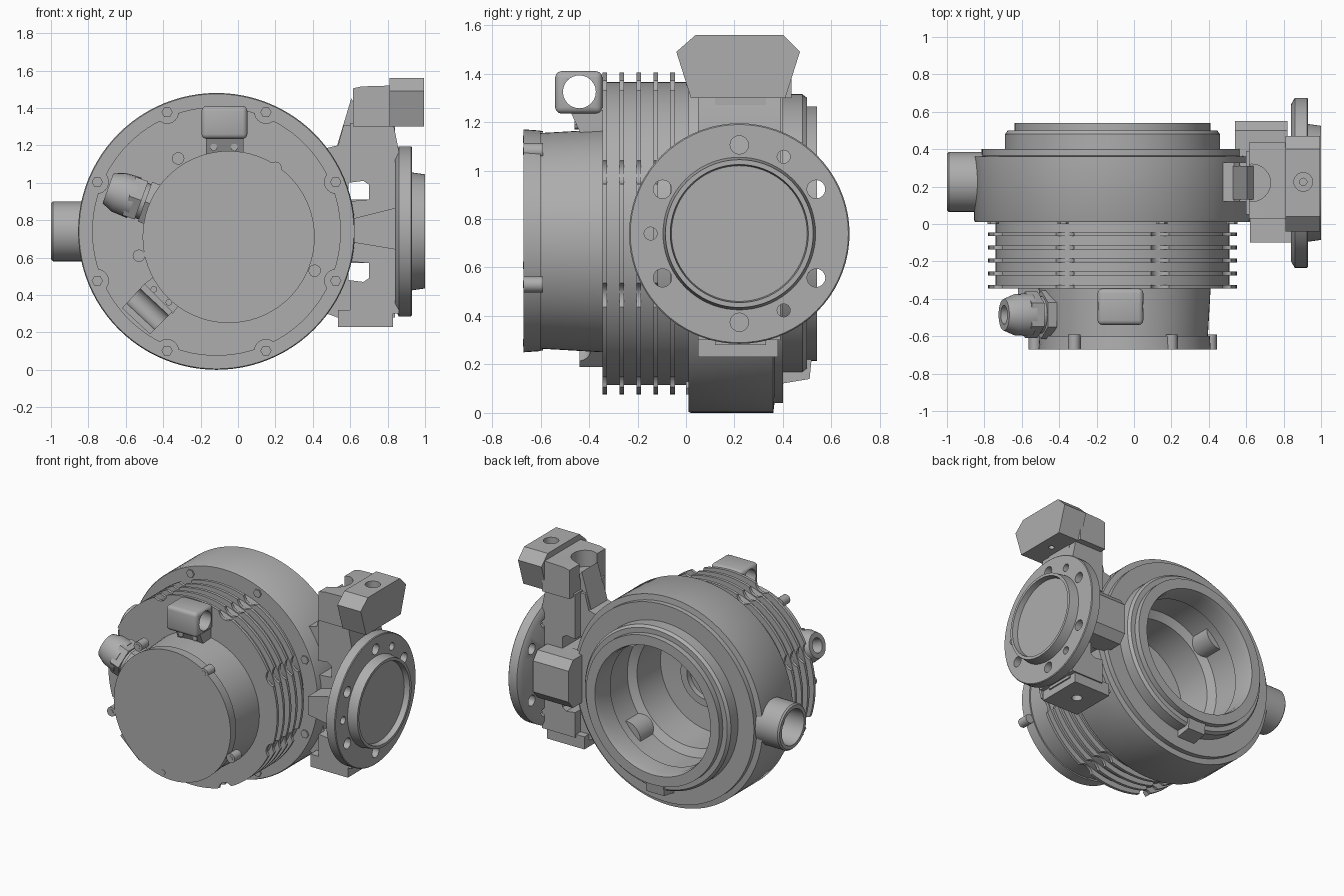
import bpy, bmesh
from math import cos, sin, pi, radians
from mathutils import Vector, Matrix

if "Cube" in bpy.data.objects:
    bpy.data.objects.remove(bpy.data.objects["Cube"])

metal = bpy.data.materials.new("cast_grey")
metal.use_nodes = True
GREY = (0.42, 0.42, 0.42, 1)
metal.diffuse_color = GREY
metal.node_tree.nodes["Principled BSDF"].inputs["Base Color"].default_value = GREY
parts = []
CX, CZ = -0.115, 0.74      # main axis
FY = 0.22                  # side port axis


def finish(name, bm):
    bmesh.ops.recalc_face_normals(bm, faces=bm.faces)
    me = bpy.data.meshes.new(name)
    bm.to_mesh(me)
    bm.free()
    me.materials.append(metal)
    ob = bpy.data.objects.new(name, me)
    bpy.context.collection.objects.link(ob)
    parts.append(ob)
    return ob


def lathe(name, profile, origin, axis, n=64):
    """Closed solid of revolution from (radius, distance along axis) points."""
    bm = bmesh.new()
    rings = []
    for r, h in profile:
        count = 1 if r == 0 else n
        rings.append([bm.verts.new((r * cos(2 * pi * i / n), r * sin(2 * pi * i / n), h))
                      for i in range(count)])
    for a, b in zip(rings, rings[1:]):
        for i in range(n):
            j = (i + 1) % n
            quad = [a[i % len(a)], a[j % len(a)], b[j % len(b)], b[i % len(b)]]
            bm.faces.new(list(dict.fromkeys(quad)))
    rot = Vector(axis).to_track_quat('Z', 'Y').to_matrix().to_4x4()
    bm.transform(Matrix.Translation(origin) @ rot)
    return finish(name, bm)


def rod(name, origin, axis, r, h0, h1, n=24):
    return lathe(name, [(0, h0), (r, h0), (r, h1), (0, h1)], origin, axis, n)


def prism(name, pts, axis, a, b, bevel=0):
    """Extrude a polygon along x or y; pts are the other two coordinates."""
    place = {'x': lambda u, v, w: (w, u, v), 'y': lambda u, v, w: (u, w, v)}[axis]
    bm = bmesh.new()
    lo = [bm.verts.new(place(u, v, a)) for u, v in pts]
    hi = [bm.verts.new(place(u, v, b)) for u, v in pts]
    bm.faces.new(lo)
    bm.faces.new(hi)
    for i in range(len(pts)):
        j = (i + 1) % len(pts)
        bm.faces.new((lo[i], lo[j], hi[j], hi[i]))
    if bevel:
        bmesh.ops.bevel(bm, geom=bm.edges[:], offset=bevel, segments=3,
                        profile=0.5, affect='EDGES')
    return finish(name, bm)


def box(name, x0, x1, y0, y1, z0, z1, bevel=0):
    return prism(name, [(x0, z0), (x1, z0), (x1, z1), (x0, z1)], 'y', y0, y1, bevel)


def cut(ob, cutters):
    for c in cutters:
        mod = ob.modifiers.new("cut", 'BOOLEAN')
        mod.operation, mod.solver, mod.object = 'DIFFERENCE', 'EXACT', c
        bpy.context.view_layer.objects.active = ob
        bpy.ops.object.modifier_apply(modifier=mod.name)
        parts.remove(c)
        bpy.data.objects.remove(c)


Y, X, Z = (0, 1, 0), (1, 0, 0), (0, 0, 1)
main = (CX, 0, CZ)
bolts = [(CX + 0.69 * cos(radians(22.5 + 45 * k)), CZ + 0.69 * sin(radians(22.5 + 45 * k)))
         for k in range(8)]

# Housing: finned drum, wide ring and stepped rim with an open cavity
outer = [(0, -0.345)]
for k in range(5):
    y = -0.345 + 0.07 * k
    outer += [(0.665, y), (0.665, y + 0.02), (0.625, y + 0.02), (0.625, y + 0.07)]
outer += [(0.625, 0.01), (0.735, 0.01), (0.74, 0.02), (0.74, 0.36), (0.70, 0.365),
          (0.70, 0.40), (0.575, 0.40), (0.575, 0.48), (0.56, 0.50), (0.525, 0.50),
          (0.525, 0.54)]
inner = [(0.455, 0.54), (0.445, 0.50), (0.445, 0.38), (0.465, 0.37), (0.465, 0.16),
         (0.41, 0.13), (0.40, -0.12), (0.20, -0.14), (0.20, -0.06), (0.15, -0.06),
         (0.15, -0.10), (0.09, -0.10), (0.09, -0.16), (0, -0.16)]
housing = lathe("housing", outer + inner, main, Y, 96)
cut(housing, [rod("fin_notch", (x, 0, z), Y, 0.06, -0.4, 0.008) for x, z in bolts])
for x, z in bolts:
    rod("housing_bolt", (x, 0, z), Y, 0.03, 0.0, 0.03, 6)

# Shallow pads on the cavity wall and a small drain lug under the rim
for k in range(4):
    a = radians(45 + 90 * k)
    rod("cavity_pad", (CX + 0.53 * cos(a), 0, CZ + 0.53 * sin(a)), Y, 0.11, 0.05, 0.30)
prism("drain_lug", [(0.38, 0.20), (0.39, 0.12), (0.51, 0.14), (0.52, 0.24)],
      'x', CX - 0.07, CX + 0.07)

# Front cover with edge lugs and screws
lathe("front_cover", [(0, -0.67), (0.46, -0.67), (0.455, -0.60), (0.445, -0.60),
                      (0.46, -0.34), (0, -0.34)], (-0.05, 0, 0.71), Y, 72)
for x, z in [(-0.32, 1.13), (0.20, 1.08), (0.41, 0.53), (-0.12, 0.29), (-0.53, 0.61)]:
    rod("cover_lug", (x, 0, z), Y, 0.033, -0.67, -0.59, 16)
    rod("cover_screw", (x, 0, z), Y, 0.018, -0.672, -0.66, 6)

# Upper terminal box on its foot
terminal = box("terminal_box", -0.195, 0.05, -0.54, -0.345, 1.235, 1.41, 0.025)
cut(terminal, [rod("terminal_bore", (-0.07, -0.44, 1.325), X, 0.068, -0.3, 0.3)])
prism("terminal_foot", [(-0.48, 1.25), (-0.34, 1.25), (-0.34, 1.10), (-0.42, 1.12)],
      'x', -0.17, 0.03)
for x in (-0.13, -0.02):
    rod("terminal_screw", (x, -0.44, 1.19), Y, 0.02, -0.02, 0.04, 8)

# Lower clamp block, turned to the lower left
clamp = prism("clamp_block", [(-0.47, 0.19), (-0.62, 0.33), (-0.50, 0.46), (-0.35, 0.31)],
              'y', -0.44, -0.34)
cut(clamp, [rod("clamp_groove", (-0.485, -0.45, 0.325), (0.73, 0, -0.68), 0.055, -0.3, 0.3)])
prism("clamp_foot", [(-0.35, 0.30), (-0.50, 0.46), (-0.42, 0.52), (-0.28, 0.39)],
      'y', -0.40, -0.34)
for x, z in ((-0.45, 0.43), (-0.37, 0.36)):
    rod("clamp_screw", (x, 0, z), Y, 0.018, -0.41, -0.39, 8)

# Cable gland on the left of the cover
gland = Vector((-0.46, -0.485, 0.885))
out = (-0.94, 0, 0.34)
rod("gland_neck", gland, out, 0.10, -0.08, 0.10)
rod("gland_locknut", gland, out, 0.13, -0.01, 0.04, 6)
rod("gland_nut", gland, out, 0.125, 0.06, 0.13, 6)
lathe("gland_cap", [(0, 0.10), (0.115, 0.10), (0.11, 0.19), (0.085, 0.25), (0.05, 0.25),
                    (0.05, 0.14), (0, 0.14)], gland, out, 24)

# Hollow pipe stub
lathe("pipe_stub", [(0, 0.25), (0.16, 0.25), (0.16, 0.01), (0.15, 0), (0.125, 0),
                    (0.12, 0.17), (0, 0.17)], (-1, 0.225, CZ), X, 40)

# Bolted side flange with a recessed disc
flange = lathe("side_flange", [(0, 0.84), (0.42, 0.84), (0.455, 0.86), (0.455, 0.925),
                               (0.45, 0.93), (0.315, 0.93), (0.305, 1.0), (0.285, 1.0),
                               (0.28, 0.96), (0, 0.96)], (0, FY, CZ), X, 72)
holes = [(a, 0.038) for a in (30, 90, 150, 210, 270, 330)] + \
        [(a, 0.027) for a in (60, 180, 300)]
cut(flange, [rod("flange_hole", (0, FY + 0.366 * cos(radians(a)), CZ + 0.366 * sin(radians(a))),
                 X, r, 0.7, 1.1, 16) for a, r in holes])

# Bracket: narrow web to the housing, wider column behind the flange, drilled foot
web = prism("bracket_web", [(0.45, 0.31), (0.53, 0.28), (0.84, 0.28), (0.84, 1.31),
                            (0.565, 1.31), (0.535, 1.20), (0.45, 1.18)], 'y', 0.12, 0.33)
column = prism("bracket_column", [(0.60, 0.30), (0.86, 0.30), (0.86, 1.17), (0.83, 1.32),
                                  (0.60, 1.32)], 'y', 0.05, 0.39)
for ob in (web, column):
    cut(ob, [prism("web_slot", [(0.59, CZ + s * 0.16), (0.70, CZ + s * 0.17),
                                (0.70, CZ + s * 0.25), (0.67, CZ + s * 0.27),
                                (0.59, CZ + s * 0.26)], 'y', -0.2, 0.8) for s in (1, -1)])
foot = box("bracket_foot", 0.535, 0.83, 0.05, 0.38, 0.23, 0.32)
cut(foot, [rod("foot_hole", (0.68, FY, 0), Z, 0.035, 0.1, 0.29)])

# Front wedge rib and back block on the web
prism("front_rib", [(0.62, 0.68), (0.86, 0.64), (0.86, 0.87), (0.62, 0.81)], 'y', -0.10, 0.10)
prism("back_block", [(0.35, 0.57), (0.50, 0.57), (0.55, 0.63), (0.55, 0.85),
                     (0.50, 0.91), (0.35, 0.91)], 'x', 0.54, 0.82)

# Top arm: sloped rear lug, saddle-bored neck and chamfered head
prism("arm_lug", [(0.53, 1.20), (0.605, 1.45), (0.64, 1.40), (0.70, 1.40), (0.70, 1.20)],
      'y', 0.13, 0.31)
neck = prism("arm_neck", [(0.615, 1.30), (0.615, 1.505), (0.66, 1.515), (0.83, 1.52),
                          (0.83, 1.30)], 'y', 0.03, 0.435)
cut(neck, [rod("neck_saddle", (0.63, FY, 0), Z, 0.10, 1.40, 1.7)])
head = prism("arm_head", [(0.02, 1.30), (-0.04, 1.49), (0.04, 1.56), (0.40, 1.56),
                          (0.47, 1.49), (0.41, 1.30)], 'x', 0.81, 0.995)
cut(head, [rod("head_bore", (0.905, 0.225, 0), Z, 0.05, 1.42, 1.7),
           rod("head_drill", (0.905, 0.225, 0), Z, 0.02, 1.2, 1.7, 12)])

# Smooth the round faces, keep the edges sharp
bpy.ops.object.select_all(action='DESELECT')
for ob in parts:
    ob.select_set(True)
bpy.context.view_layer.objects.active = parts[0]
bpy.ops.object.shade_smooth_by_angle(angle=radians(30))
